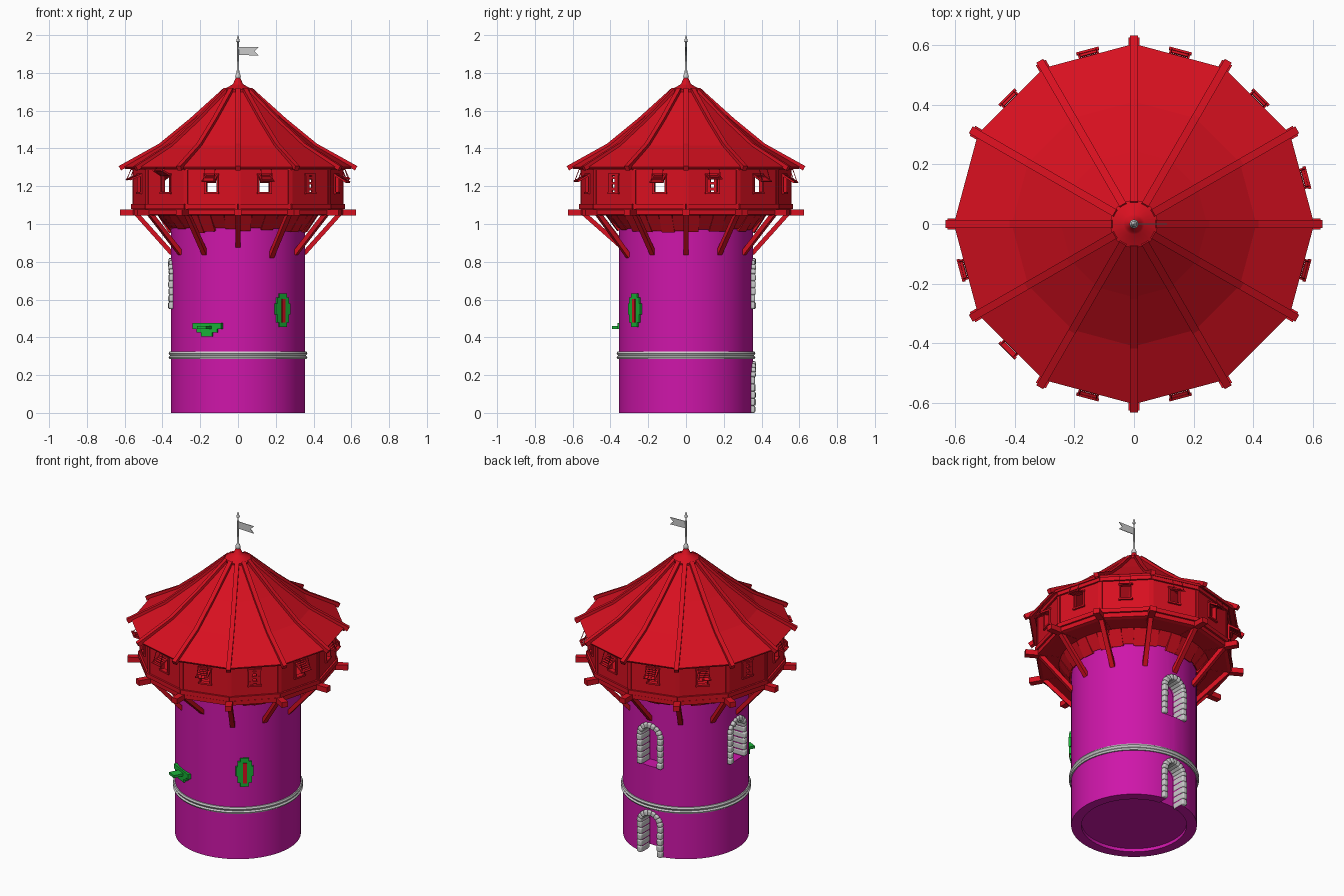
import bpy, bmesh, random
from math import pi, sin, cos, radians, atan2, hypot
from mathutils import Matrix, Vector

if "Cube" in bpy.data.objects:
    bpy.data.objects.remove(bpy.data.objects["Cube"])

random.seed(4)


def material(name, rgb):
    m = bpy.data.materials.new(name)
    m.diffuse_color = (*rgb, 1)
    m.use_nodes = True
    m.node_tree.nodes["Principled BSDF"].inputs["Base Color"].default_value = m.diffuse_color
    return m


RED = material("red_timber", (0.68, 0.005, 0.014))
PURPLE = material("purple_wall", (0.62, 0.008, 0.4))
GREEN = material("green_trim", (0.01, 0.45, 0.04))


def finish(bm, name, mat=None, smooth=False, bevel=0):
    bmesh.ops.recalc_face_normals(bm, faces=bm.faces)
    me = bpy.data.meshes.new(name)
    bm.to_mesh(me)
    bm.free()
    ob = bpy.data.objects.new(name, me)
    bpy.context.collection.objects.link(ob)
    if mat:
        me.materials.append(mat)
    if bevel:
        b = ob.modifiers.new("bevel", 'BEVEL')
        b.width, b.segments = bevel, 3
    if smooth:
        shade(ob)
    return ob


def shade(ob):
    bpy.ops.object.select_all(action='DESELECT')
    ob.select_set(True)
    bpy.context.view_layer.objects.active = ob
    bpy.ops.object.shade_smooth_by_angle(angle=radians(35))


# box in a frame turned by deg: x outward, y sideways, z up
def box(bm, deg, pos, size, tilt=0, roll=0):
    m = (Matrix.Rotation(radians(deg), 4, 'Z') @ Matrix.Translation(pos)
         @ Matrix.Rotation(roll, 4, 'X') @ Matrix.Rotation(tilt, 4, 'Y')
         @ Matrix.Diagonal((*size, 1)))
    bmesh.ops.create_cube(bm, size=1, matrix=m)


# bar between two (radius, z) points
def bar(bm, deg, a, b, w, h, y=0, extra=0):
    dr, dz = b[0] - a[0], b[1] - a[1]
    box(bm, deg, ((a[0] + b[0]) / 2, y, (a[1] + b[1]) / 2),
        (hypot(dr, dz) + extra, w, h), tilt=-atan2(dz, dr))


# revolve an (radius, z) profile, closing it as a ring or capping both ends
def lathe(bm, prof, n, ring=False, caps=True):
    rows = [[bm.verts.new((r * cos(2 * pi * i / n), r * sin(2 * pi * i / n), z))
             for i in range(n)] for r, z in prof]
    pairs = list(zip(rows, rows[1:])) + ([(rows[-1], rows[0])] if ring else [])
    for p, q in pairs:
        for i in range(n):
            j = (i + 1) % n
            bm.faces.new((p[i], p[j], q[j], q[i]))
    if caps and not ring:
        bm.faces.new(rows[0])
        bm.faces.new(rows[-1])


def lathed(name, prof, n, mat=None, smooth=True, ring=False, caps=True):
    bm = bmesh.new()
    lathe(bm, prof, n, ring, caps)
    return finish(bm, name, mat, smooth)


# tower with a shallow recess in the base
tower = lathed("tower_wall", [(0.297, 0.02), (0.297, 0), (0.355, 0), (0.355, 1.05)], 64, PURPLE, False)
lathed("stone_band", [(0.34, 0.285), (0.362, 0.285), (0.367, 0.295), (0.36, 0.303),
                      (0.367, 0.315), (0.362, 0.325), (0.34, 0.325)], 64, ring=True)


# arched openings: alcove cut in the wall, edged with rounded stones
def arch(name, deg, z0, top):
    spring, inner = top - 0.085, 0.055
    outline = [(-inner, z0 - 0.01 * (z0 == 0)), (inner, z0 - 0.01 * (z0 == 0))]
    outline += [(inner * cos(pi * k / 12), spring + inner * sin(pi * k / 12)) for k in range(13)]
    bm = bmesh.new()
    f = bm.faces.new([bm.verts.new((0.275, y, z)) for y, z in outline])
    ext = bmesh.ops.extrude_face_region(bm, geom=[f])
    bmesh.ops.translate(bm, vec=(0.15, 0, 0), verts=[v for v in ext['geom'] if isinstance(v, bmesh.types.BMVert)])
    bmesh.ops.rotate(bm, verts=bm.verts, matrix=Matrix.Rotation(radians(deg), 3, 'Z'))
    cutter = finish(bm, name + "_cutter")
    cutter.hide_render = True
    mod = tower.modifiers.new("cut", 'BOOLEAN')
    mod.operation, mod.object, mod.solver = 'DIFFERENCE', cutter, 'EXACT'
    bpy.context.view_layer.objects.active = tower
    bpy.ops.object.modifier_apply(modifier="cut")
    bpy.data.objects.remove(cutter)
    bm = bmesh.new()
    h = (spring - z0) / 5
    for s in (-1, 1):
        for k in range(5):
            d = random.uniform(0, 0.006)
            box(bm, deg, (0.322 + d / 2, s * 0.069, z0 + h * (k + 0.5)), (0.085 + d, 0.033, h * 0.99))
    for k in range(9):
        t = pi * (k + 0.5) / 9
        d = random.uniform(0, 0.006)
        box(bm, deg, (0.322 + d / 2, 0.069 * cos(t), spring + 0.069 * sin(t)),
            (0.085 + d, 0.0265, 0.033), roll=t - pi / 2)
    finish(bm, name, smooth=True, bevel=0.008)


arch("back_door_stones", 90, 0, 0.275)
arch("back_window_stones", 90, 0.55, 0.82)
arch("left_window_stones", 180, 0.55, 0.82)
shade(tower)

# green stepped surround with a red slit
bm = bmesh.new()
for z, h, w in [(0.467, 0.025, 0.05), (0.5, 0.042, 0.08), (0.55, 0.06, 0.1), (0.595, 0.03, 0.08), (0.62, 0.022, 0.05)]:
    box(bm, 311, (0.35, 0, z), (0.03, w, h))
finish(bm, "slit_surround", GREEN)
bm = bmesh.new()
box(bm, 311, (0.355, 0, 0.54), (0.03, 0.022, 0.125))
finish(bm, "slit_panel", RED)

# green stepped corbel with a jutting ledge
bm = bmesh.new()
for z, h, w in [(0.46, 0.03, 0.17), (0.435, 0.02, 0.12), (0.415, 0.02, 0.065)]:
    box(bm, 243, (0.35, 0, z), (0.03, w, h))
box(bm, 243, (0.39, 0, 0.451), (0.07, 0.055, 0.016))
finish(bm, "corbel_ledge", GREEN)

# ragged plank skirt under the cabin floor
bm = bmesh.new()
for k in range(36):
    bar(bm, k * 10 + 5, (0.358, random.uniform(0.955, 0.985)), (0.418, 1.05), 0.07, 0.014)
finish(bm, "plank_skirt", RED)

# cabin floor
lathed("cabin_floor", [(0.54, 1.045), (0.56, 1.05), (0.56, 1.075), (0.54, 1.08)], 12, RED, False)

# radial floor beams and slanted braces
beams, braces = bmesh.new(), bmesh.new()
for k in range(12):
    a = k * 30
    box(beams, a, (0.475, 0, 1.06), (0.3, 0.038, 0.032))
    low = {9: 0.895, 10: 0.84}.get(k, 0.855)
    bar(braces, a, (0.36, low), (0.53, 1.045), 0.027, 0.024, extra=0.03)
finish(beams, "floor_beams", RED)
finish(braces, "braces", RED)

# twelve cabin wall panels with window holes, corner posts and rails
walls, frames, posts = bmesh.new(), bmesh.new(), bmesh.new()
AP, W = 0.528, 0.286
for k in range(12):
    a = k * 30 + 15
    for s in (-1, 1):
        box(walls, a, (AP, s * (W / 4 + 0.014), 1.19), (0.018, W / 2 - 0.028, 0.24))
        box(frames, a, (AP + 0.006, s * 0.032, 1.212), (0.022, 0.009, 0.1))
    box(walls, a, (AP, 0, 1.12), (0.018, 0.06, 0.1))
    box(walls, a, (AP, 0, 1.284), (0.018, 0.06, 0.052))
    box(frames, a, (AP + 0.008, 0, 1.165), (0.026, 0.08, 0.01))
    box(frames, a, (AP + 0.006, 0, 1.262), (0.022, 0.08, 0.01))
    box(posts, a, (AP + 0.008, 0, 1.092), (0.024, W + 0.004, 0.026))
    box(posts, a, (AP + 0.008, 0, 1.298), (0.024, W + 0.004, 0.024))
    box(posts, k * 30, (0.545, 0, 1.19), (0.026, 0.024, 0.24))
finish(walls, "cabin_walls", RED)
finish(frames, "window_frames", RED)
finish(posts, "cabin_posts_and_rails", RED)

# propped shutters; two windows keep theirs closed
shutters, closed = bmesh.new(), bmesh.new()
for k in range(12):
    a = k * 30 + 15
    if a in (165, 315):
        for s in (-1, 1):
            box(closed, a, (AP + 0.012, s * 0.02, 1.212), (0.01, 0.02, 0.09))
        for z in (1.185, 1.215, 1.245):
            box(closed, a, (AP + 0.012, 0, z), (0.012, 0.06, 0.014))
        continue
    hinge = (0.542, 1.258)
    tip = (0.602, 1.285 if a == 225 else random.uniform(1.22, 1.24))
    for s in (-1, 1):
        bar(shutters, a, hinge, tip, 0.008, 0.01, y=s * 0.031)
        bar(shutters, a, tip, (0.572, 1.305), 0.003, 0.003, y=s * 0.029)
    for t in (0.06, 0.25, 0.44, 0.63, 0.82, 0.97):
        box(shutters, a, (hinge[0] + t * (tip[0] - hinge[0]), 0, hinge[1] + t * (tip[1] - hinge[1])),
            (0.009, 0.078 if t > 0.9 else 0.062, 0.006), tilt=-atan2(tip[1] - hinge[1], 0.06))
finish(shutters, "propped_shutters", RED)
finish(closed, "closed_shutters", RED)

# twelve-sided concave roof with ribs
ROOF = [(0.604, 1.303), (0.41, 1.415), (0.245, 1.55), (0.07, 1.708)]
under = [(r - 0.008, z - 0.012) for r, z in reversed(ROOF)]
lathed("roof", ROOF + under, 12, RED, False, ring=True)
bm = bmesh.new()
for k in range(12):
    path = [(0.622, 1.297)] + ROOF[1:]
    for p, q in zip(path, path[1:]):
        bar(bm, k * 30, p, q, 0.026, 0.026, extra=0.008)
finish(bm, "roof_ribs", RED)

# roof cap
lathed("roof_cap", [(0.078, 1.7), (0.08, 1.712), (0.035, 1.735), (0.026, 1.742), (0.013, 1.772)], 24, RED)

# pole with ball and spear tip
lathed("pole", [(0.006, 1.76), (0.013, 1.772), (0.015, 1.782), (0.012, 1.792), (0.007, 1.8), (0.0055, 1.85),
                (0.004, 1.962), (0.01, 1.967), (0.0005, 2.0)], 12)

# swallow-tailed flag
bm = bmesh.new()
f = bm.faces.new([bm.verts.new((x, -0.002, z)) for x, z in
                  [(0.0, 1.895), (0.11, 1.892), (0.088, 1.914), (0.11, 1.936), (0.0, 1.938)]])
e = bmesh.ops.extrude_face_region(bm, geom=[f])
bmesh.ops.translate(bm, vec=(0, 0.004, 0), verts=[v for v in e['geom'] if isinstance(v, bmesh.types.BMVert)])
finish(bm, "flag")
